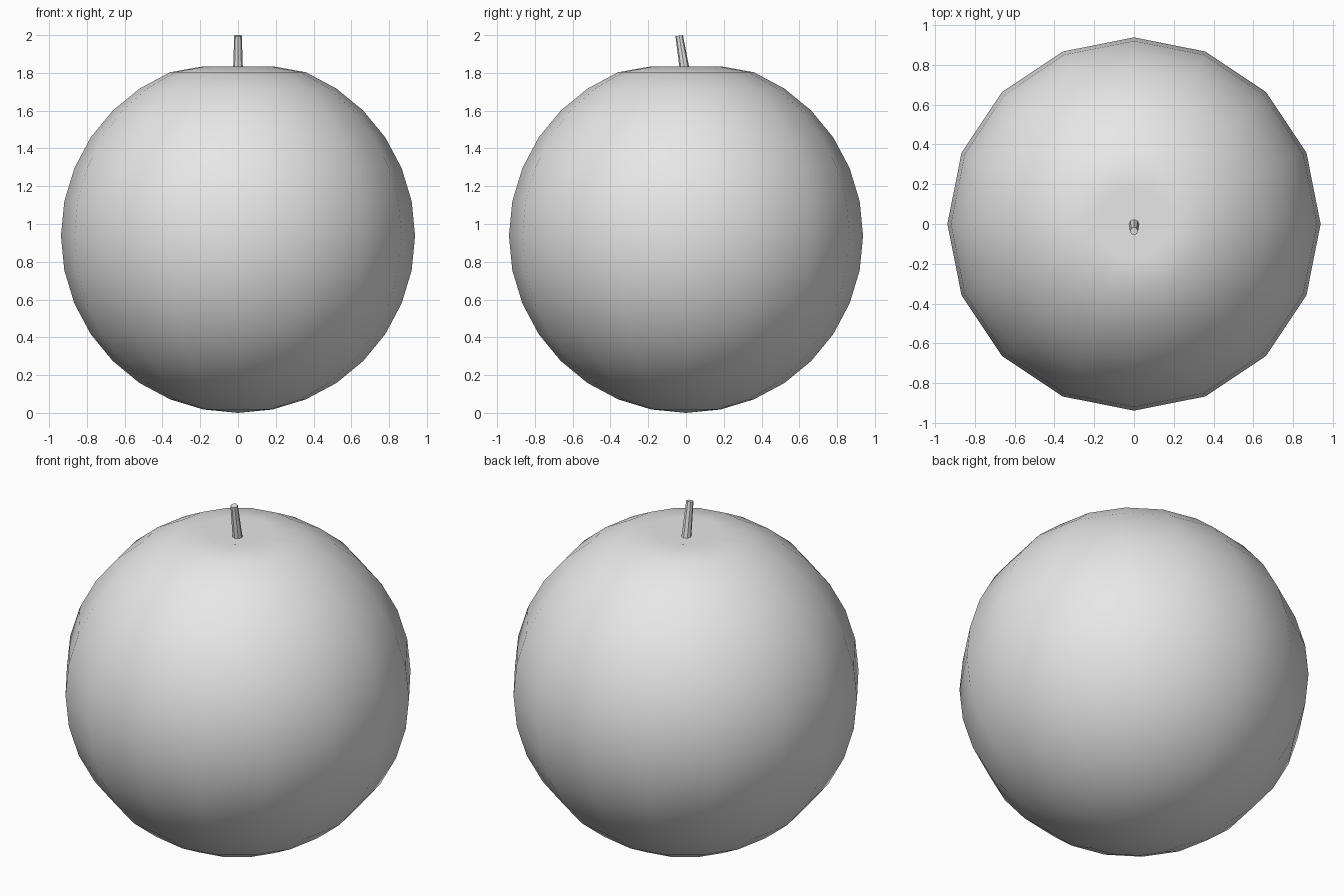
import bpy
from math import atan
from mathutils import Matrix, Vector

cube = bpy.data.objects.get("Cube")
if cube:
    bpy.data.objects.remove(cube)

RADIUS = 0.9375
grey = bpy.data.materials.new("plain grey")
grey.use_nodes = True
colour = (0.8, 0.8, 0.8, 1)
grey.diffuse_color = colour
grey.node_tree.nodes["Principled BSDF"].inputs["Base Color"].default_value = colour

# Round fruit body with a shallow dimple around the stem
bpy.ops.mesh.primitive_uv_sphere_add(segments=16, ring_count=16, radius=RADIUS,
                                     location=(0, 0, RADIUS))
body = bpy.context.object
body.name = "fruit_body"
for v in body.data.vertices:
    if v.co.z > 0.99 * RADIUS:
        v.co.z -= 0.08
    elif v.co.z > 0.95 * RADIUS:
        v.co.z -= 0.022
body.data.materials.append(grey)
bpy.ops.object.shade_smooth()

# Thin tapered stem leaning forward
base, tip = Vector((0, -0.002, 1.785)), Vector((0, -0.036, 1.997))
axis = tip - base
bpy.ops.mesh.primitive_cone_add(vertices=8, radius1=0.027, radius2=0.02,
                                depth=axis.length, location=(base + tip) / 2,
                                rotation=(atan(-axis.y / axis.z), 0, 0))
stem = bpy.context.object
stem.name = "stem"
stem.data.materials.append(grey)
bpy.ops.object.shade_smooth_by_angle()
